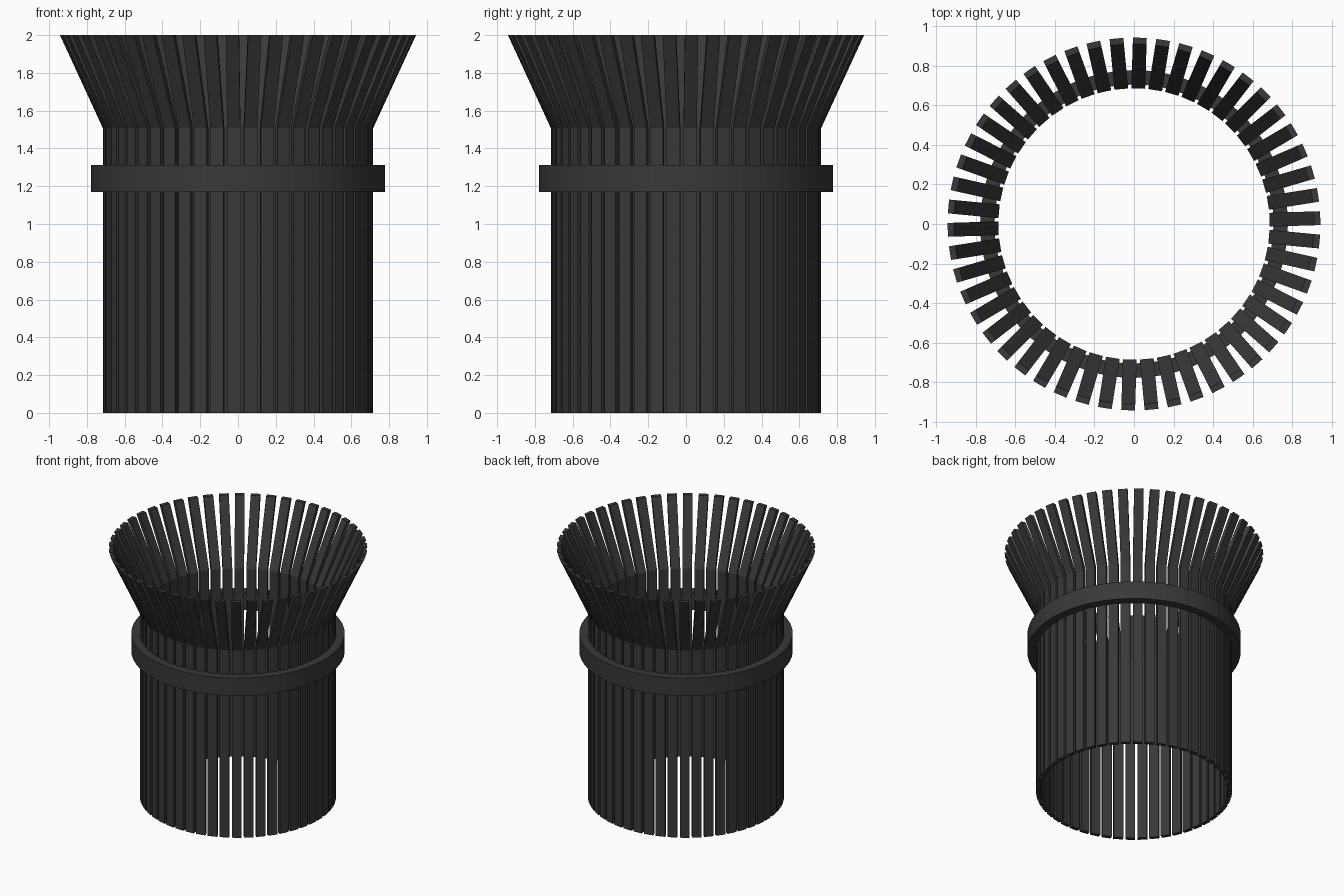
import bpy, bmesh, math
from mathutils import Matrix

if "Cube" in bpy.data.objects:
    bpy.data.objects.remove(bpy.data.objects["Cube"])

mat = bpy.data.materials.new("charcoal")
mat.diffuse_color = (0.04, 0.04, 0.04, 1)
mat.use_nodes = True
mat.node_tree.nodes["Principled BSDF"].inputs["Base Color"].default_value = mat.diffuse_color


def finish(name, bm):
    bmesh.ops.recalc_face_normals(bm, faces=bm.faces)
    me = bpy.data.meshes.new(name)
    bm.to_mesh(me)
    bm.free()
    me.materials.append(mat)
    ob = bpy.data.objects.new(name, me)
    bpy.context.collection.objects.link(ob)
    return ob


# Slats: bent side profile (radius, height), extruded to width, repeated round the axis
COUNT, WIDTH = 50, 0.07
profile = [(0.685, 0), (0.715, 0), (0.715, 1.508), (0.942, 2.0), (0.910, 2.0), (0.685, 1.513)]
bm = bmesh.new()
for i in range(COUNT):
    rot = Matrix.Rotation(math.tau * (i + 0.25) / COUNT, 4, 'Z')
    sides = []
    for y in (-WIDTH / 2, WIDTH / 2):
        sides.append([bm.verts.new(rot @ Matrix.Translation((r, y, z)).translation) for r, z in profile])
    a, b = sides
    n = len(profile)
    for k in range(n):
        j = (k + 1) % n
        bm.faces.new((a[k], a[j], b[j], b[k]))
    # side caps: vertical part and flared part
    for s in sides:
        bm.faces.new((s[0], s[1], s[2], s[5]))
        bm.faces.new((s[2], s[3], s[4], s[5]))
finish("slats", bm)

# Hoop: rectangular section band around the slats
SEG = 64
section = [(0.705, 1.17), (0.778, 1.17), (0.778, 1.313), (0.705, 1.313)]
bm = bmesh.new()
rings = []
for i in range(SEG):
    t = math.tau * i / SEG
    rings.append([bm.verts.new((r * math.cos(t), r * math.sin(t), z)) for r, z in section])
for i in range(SEG):
    p, q = rings[i], rings[(i + 1) % SEG]
    for k in range(4):
        j = (k + 1) % 4
        bm.faces.new((p[k], p[j], q[j], q[k]))
finish("hoop", bm)
